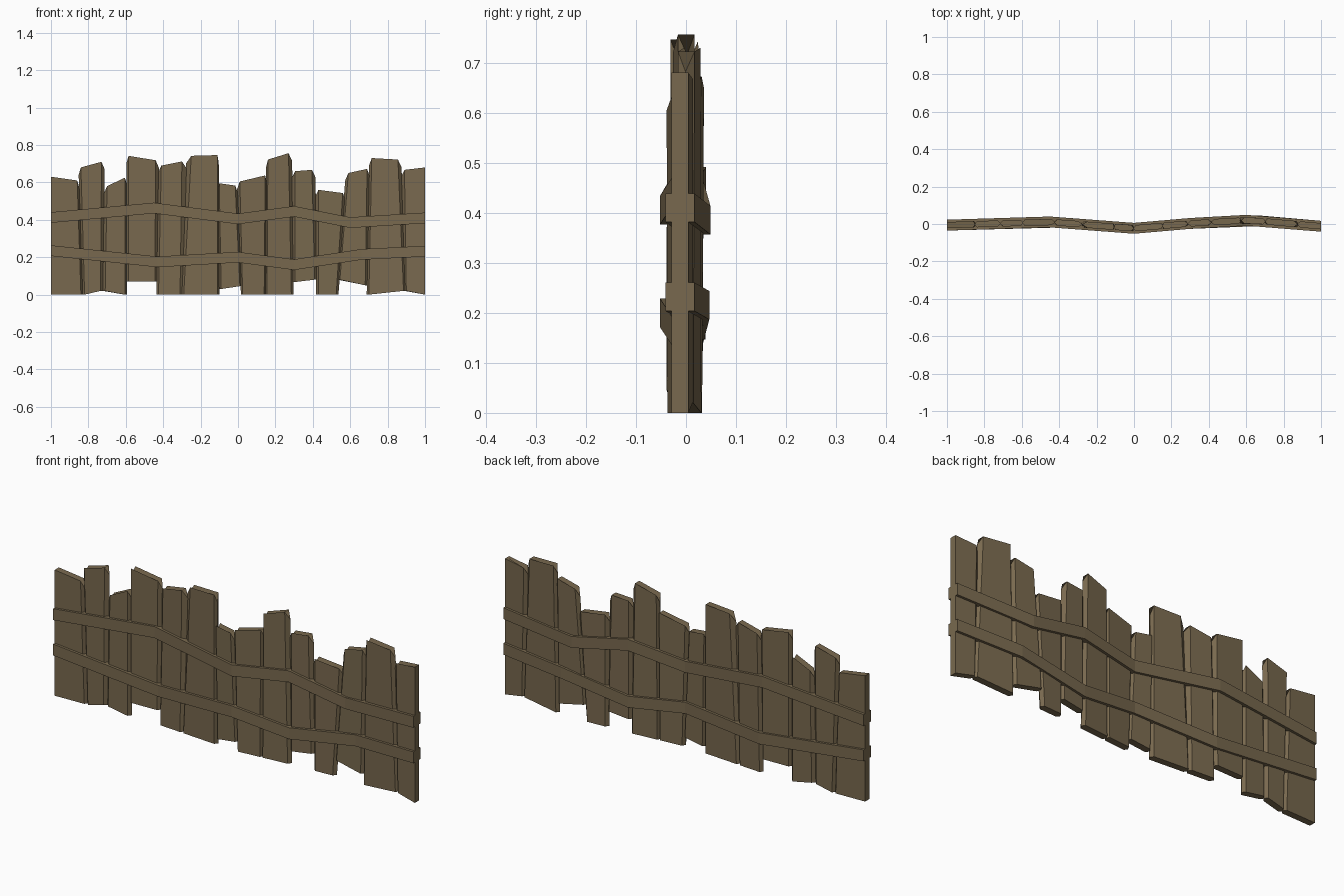
import bpy, bmesh

if "Cube" in bpy.data.objects:
    bpy.data.objects.remove(bpy.data.objects["Cube"])

wood = bpy.data.materials.new("weathered wood")
wood.diffuse_color = (0.19, 0.141, 0.077, 1)
wood.use_nodes = True
wood.node_tree.nodes["Principled BSDF"].inputs["Base Color"].default_value = wood.diffuse_color


def lerp_path(path, x):
    for (x0, v0), (x1, v1) in zip(path, path[1:]):
        if x <= x1:
            return v0 + (v1 - v0) * (x - x0) / (x1 - x0)
    return path[-1][1]


# Wavy centre line of the fence, seen from above
BEND = [(-1, -.006), (-.45, .011), (0, -.023), (.3, .003), (.62, .021), (1, -.012)]


def bend(x):
    return lerp_path(BEND, x)


def loft(name, rings):
    bm = bmesh.new()
    vs = [[bm.verts.new(p) for p in ring] for ring in rings]
    n = len(vs[0])
    for a, b in zip(vs, vs[1:]):
        for i in range(n):
            j = (i + 1) % n
            bm.faces.new((a[i], a[j], b[j], b[i]))
    bm.faces.new(vs[0])
    bm.faces.new(vs[-1])
    bmesh.ops.recalc_face_normals(bm, faces=bm.faces)
    me = bpy.data.meshes.new(name)
    bm.to_mesh(me)
    bm.free()
    me.materials.append(wood)
    ob = bpy.data.objects.new(name, me)
    bpy.context.collection.objects.link(ob)


# Planks: bottom left x,z / bottom right x,z / top left x,z / top right x,z
planks = [
    (-1, 0, -.84, 0, -1, .63, -.86, .61),
    (-.82, 0, -.735, .02, -.84, .68, -.73, .71),
    (-.71, .02, -.605, 0, -.70, .58, -.605, .625),
    (-.585, .07, -.445, .07, -.585, .742, -.44, .718),
    (-.425, 0, -.31, 0, -.41, .69, -.30, .712),
    (-.29, 0, -.11, 0, -.25, .742, -.11, .746),
    (-.09, .03, .01, .045, -.10, .595, -.015, .583),
    (.025, 0, .14, 0, .01, .605, .145, .637),
    (.155, 0, .285, 0, .16, .722, .27, .756),
    (.305, .067, .41, .08, .305, .66, .395, .667),
    (.43, 0, .525, 0, .43, .56, .56, .543),
    (.545, .08, .68, .05, .59, .65, .69, .672),
    (.70, 0, .885, .02, .715, .73, .855, .722),
    (.90, .02, 1, 0, .89, .667, 1, .68),
]
T = .0165          # half thickness of a plank
for k, (ax, az, bx, bz, cx, cz, dx, dz) in enumerate(planks):
    rings = []
    for lx, lz, rx, rz, drop in ((ax, az, bx, bz, 0), (cx, cz, dx, dz, .04)):
        # Side ridges reach half way to the neighbouring planks
        row = 0 if drop == 0 else 4
        left, right = lx, rx
        if k > 0:
            left = (planks[k - 1][row + 2] + lx) / 2 - .002
        if k < len(planks) - 1:
            right = (rx + planks[k + 1][row]) / 2 + .002
        dl = drop if k > 0 else 0
        dr = drop if k < len(planks) - 1 else 0
        rings.append([
            (lx, bend(lx) - T, lz), (rx, bend(rx) - T, rz),
            (right, bend(right), rz - dr), (rx, bend(rx) + T, rz),
            (lx, bend(lx) + T, lz), (left, bend(left), lz - dl)])
    loft(f"plank_{k + 1}", rings)

# Two rails wrapping the planks on both sides
RAILS = {
    "upper_rail": [(-1, .412), (-.45, .463), (0, .405), (.3, .445), (.6, .385), (1, .41)],
    "lower_rail": [(-1, .235), (-.43, .175), (0, .2), (.3, .16), (.66, .215), (1, .232)],
}
W, H = .029, .0285
for name, path in RAILS.items():
    loft(name, [[(x, bend(x) + sy * W, z + sz * H)
                 for sy, sz in ((-1, -1), (1, -1), (1, 1), (-1, 1))]
                for x, z in path])
